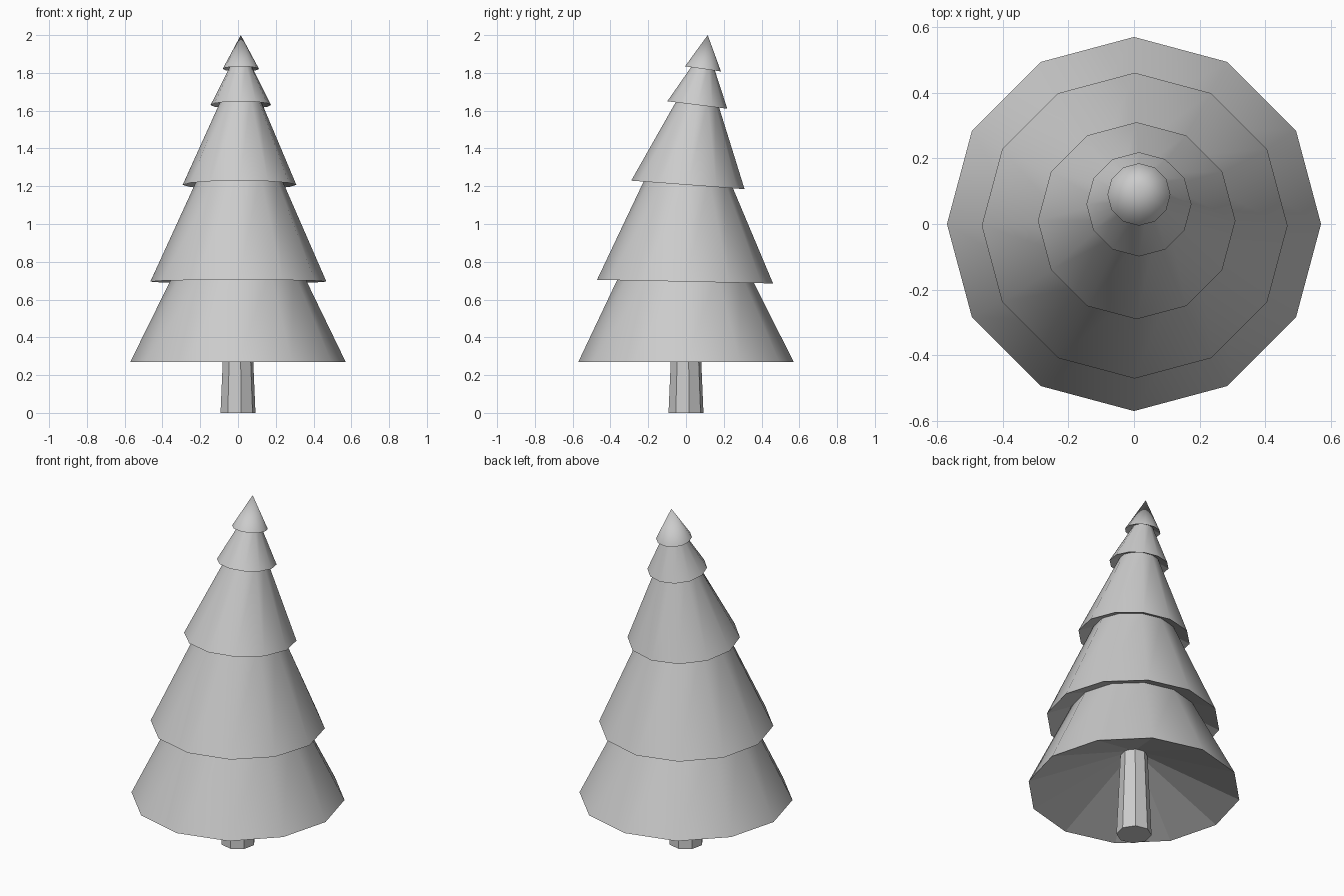
import bpy, bmesh, math
from mathutils import Vector, Matrix

if "Cube" in bpy.data.objects:
    bpy.data.objects.remove(bpy.data.objects["Cube"])

SIDES = 12
# Rim of each foliage tier: centre, radius, backward tilt (degrees), inner radius of its underside
TIERS = [((0, 0, 0.27), 0.57, 0, 0),
         ((0.002, -0.005, 0.695), 0.466, 1.2, 0.335),
         ((0.008, 0.01, 1.207), 0.301, 4.3, 0.222),
         ((0.015, 0.06, 1.63), 0.16, 7.1, 0.106),
         ((0.015, 0.09, 1.821), 0.096, 8.1, 0.055)]
APEX = (0.015, 0.115, 2.0)
RISE = 0.43  # slope of the concave undersides


def ring(bm, centre, radius, tilt=0, lift=0, n=SIDES, offset=0):
    rot = Matrix.Rotation(math.radians(-tilt), 3, 'X')
    return [bm.verts.new(Vector(centre) + rot @ Vector((
        radius * math.cos(math.tau * i / n + offset),
        radius * math.sin(math.tau * i / n + offset), lift))) for i in range(n)]


def bridge(bm, low, high, smooth):
    n = len(low)
    for i in range(n):
        j = (i + 1) % n
        bm.faces.new((low[i], low[j], high[j], high[i])).smooth = smooth


def fan(bm, loop, tip, smooth):
    for i in range(len(loop)):
        bm.faces.new((loop[i], loop[(i + 1) % len(loop)], tip)).smooth = smooth


def finish(bm, name):
    bmesh.ops.recalc_face_normals(bm, faces=bm.faces[:])
    # keep creases between smooth slopes and flat undersides
    for e in bm.edges:
        if len(e.link_faces) == 2 and e.calc_face_angle() > math.radians(40):
            e.smooth = False
    mesh = bpy.data.meshes.new(name)
    bm.to_mesh(mesh)
    bm.free()
    obj = bpy.data.objects.new(name, mesh)
    bpy.context.collection.objects.link(obj)


# Foliage: stacked, leaning skirts with concave undersides
bm = bmesh.new()
previous = None
for centre, radius, tilt, inner in TIERS:
    rim = ring(bm, centre, radius, tilt)
    if previous is None:
        tip = bm.verts.new((0, 0, centre[2] + radius * RISE))
        fan(bm, rim, tip, False)
    else:
        under = ring(bm, centre, inner, tilt, (radius - inner) * RISE)
        bridge(bm, previous, under, True)
        bridge(bm, under, rim, False)
    previous = rim
fan(bm, previous, bm.verts.new(APEX), True)
finish(bm, "foliage")

# Trunk: tapered octagonal post
bm = bmesh.new()
turn = math.radians(10)
base = ring(bm, (0, 0, 0), 0.094, n=8, offset=turn)
top = ring(bm, (0, 0, 0.5), 0.072, n=8, offset=turn)
bridge(bm, base, top, False)
bm.faces.new(base)
bm.faces.new(top)
finish(bm, "trunk")
